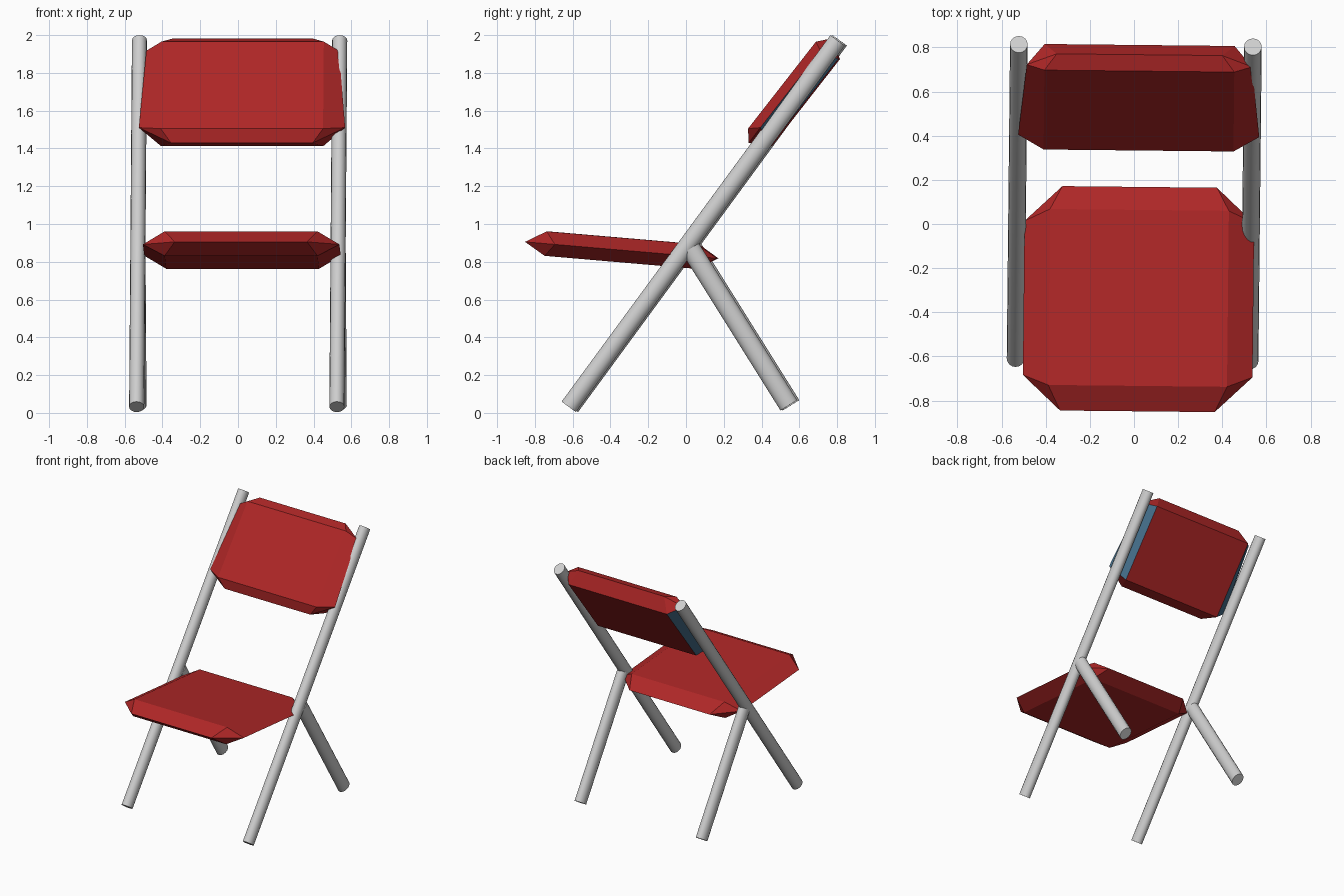
import bpy, bmesh, math
from mathutils import Matrix, Vector

cube = bpy.data.objects.get("Cube")
if cube:
    bpy.data.objects.remove(cube, do_unlink=True)

YAW = Matrix.Rotation(-0.0105, 4, 'Z')


def material(name, rgb):
    mat = bpy.data.materials.new(name)
    mat.use_nodes = True
    mat.diffuse_color = (*rgb, 1)
    mat.node_tree.nodes["Principled BSDF"].inputs["Base Color"].default_value = (*rgb, 1)
    return mat


red = material("red_upholstery", (0.43, 0.02, 0.02))
grey = material("grey_metal", (0.62, 0.62, 0.62))
blue = material("blue_edging", (0.06, 0.16, 0.26))


def finish(name, bm, mats):
    bmesh.ops.transform(bm, matrix=YAW, verts=bm.verts)
    bmesh.ops.recalc_face_normals(bm, faces=bm.faces)
    mesh = bpy.data.meshes.new(name)
    bm.to_mesh(mesh)
    bm.free()
    for mat in mats:
        mesh.materials.append(mat)
    obj = bpy.data.objects.new(name, mesh)
    bpy.context.collection.objects.link(obj)
    return obj


def tube(name, x, start, end, radius_x, radius_yz):
    """Slightly oval tube between two (y, z) points at a fixed x."""
    a, b = Vector((x, *start)), Vector((x, *end))
    axis = b - a
    bm = bmesh.new()
    bmesh.ops.create_cone(bm, cap_ends=True, segments=16, radius1=1, radius2=1, depth=axis.length)
    tilt = math.atan2(-axis.y, axis.z)
    place = (Matrix.Translation((a + b) / 2) @ Matrix.Rotation(tilt, 4, 'X')
             @ Matrix.Diagonal((radius_x, radius_yz, 1, 1)))
    bmesh.ops.transform(bm, matrix=place, verts=bm.verts)
    obj = finish(name, bm, [grey])
    bpy.ops.object.select_all(action='DESELECT')
    obj.select_set(True)
    bpy.context.view_layer.objects.active = obj
    bpy.ops.object.shade_smooth_by_angle(angle=math.radians(40))


def cushion(name, centre, tilt, face, depth, edge, side, taper=0, rim=0, shift=0, edging=False):
    """Two flat panels joined by an eight-sided rim.
    face: panel half sizes; edge: rim end half width and reach;
    side: rim side reach and half length; taper narrows the far end."""
    bm = bmesh.new()
    corners = [(-1, -1), (1, -1), (1, 1), (-1, 1)]
    ends, sides = [], []
    for sx, sy in corners:
        ends.append(bm.verts.new((sx * edge[0], sy * edge[1], rim)))
        sides.append(bm.verts.new((sx * (side[0] - sy * taper), sy * side[1] + shift, rim)))
    for sz in (1, -1):
        panel = [bm.verts.new((sx * face[0], sy * face[1], sz * depth)) for sx, sy in corners]
        bm.faces.new(panel)
        for i in range(4):
            j = (i + 1) % 4
            across = i % 2 == 0
            ring = ends if across else sides
            flank = bm.faces.new((panel[i], panel[j], ring[j], ring[i]))
            if edging and sz < 0 and not across:
                flank.material_index = 1
            bm.faces.new((panel[i], ends[i], sides[i]))
    place = Matrix.Translation(centre) @ Matrix.Rotation(math.radians(tilt), 4, 'X')
    bmesh.ops.transform(bm, matrix=place, verts=bm.verts)
    finish(name, bm, [red, blue] if edging else [red])


# Long front legs rising into the back posts, and the short rear legs
for label, x in (("left", 0.53), ("right", -0.53)):
    tube(label + "_front_leg_and_post", x, (-0.615, 0.032), (0.808, 1.972), 0.04, 0.047)
    tube(label + "_rear_leg", x, (0.03, 0.87), (0.55, 0.04), 0.04, 0.052)

# Seat cushion
cushion("seat", (0.024, -0.34, 0.862), -4.9, face=(0.405, 0.40), depth=0.065,
        edge=(0.35, 0.51), side=(0.52, 0.35))

# Backrest cushion, narrower at the top
cushion("backrest", (0.017, 0.572, 1.689), 52, face=(0.43, 0.292), depth=0.075,
        edge=(0.375, 0.35), side=(0.528, 0.258), taper=0.018, rim=0.026, shift=0.011,
        edging=True)
